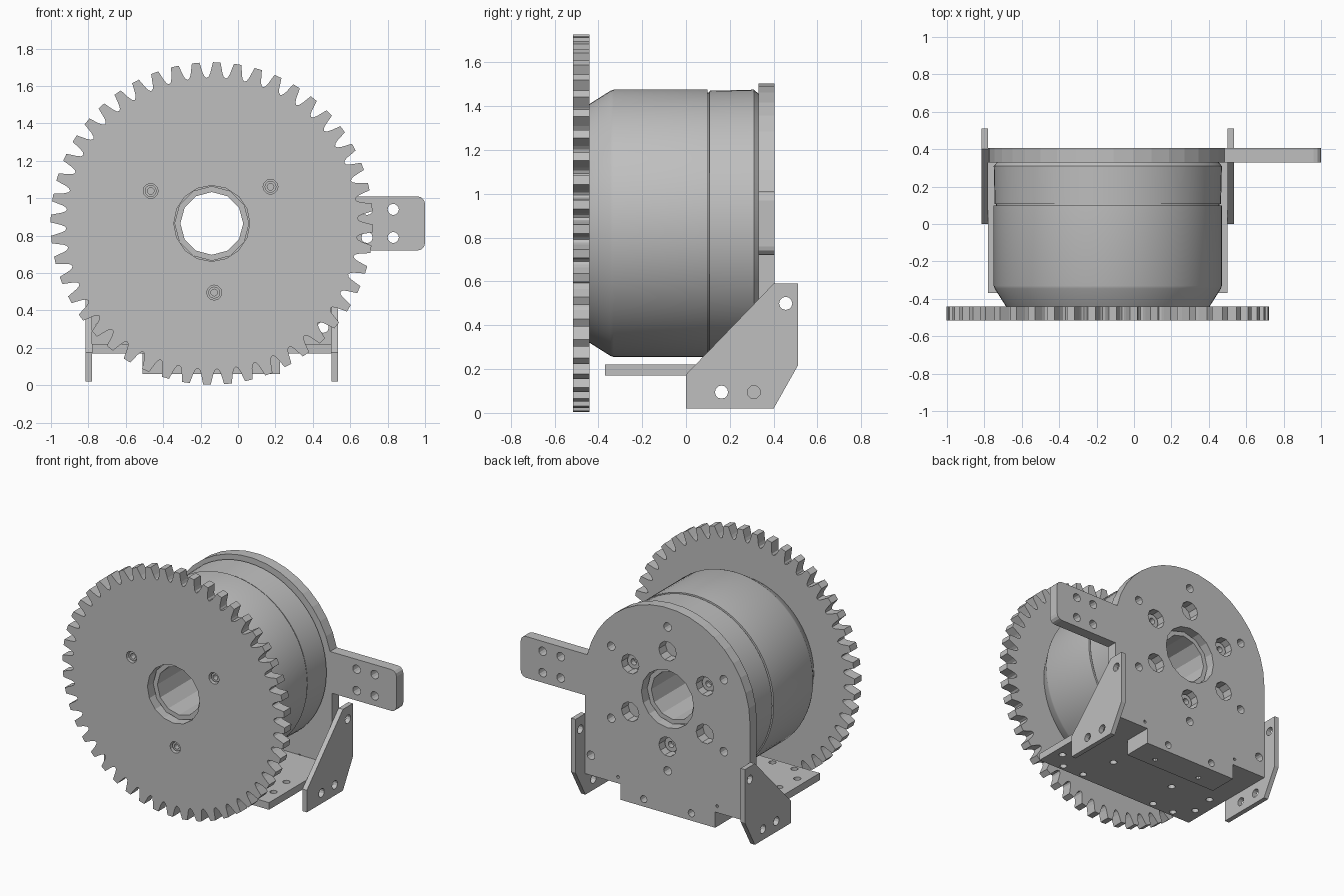
import bpy, bmesh
from math import sin, cos, pi, radians, sqrt
from mathutils import Matrix, Vector

cube = bpy.data.objects.get("Cube")
if cube:
    bpy.data.objects.remove(cube, do_unlink=True)

grey = bpy.data.materials.new("machined_grey")
grey.use_nodes = True
grey.diffuse_color = (0.52, 0.52, 0.52, 1)
grey.node_tree.nodes["Principled BSDF"].inputs["Base Color"].default_value = (0.52, 0.52, 0.52, 1)

CX, CZ = -0.14, 0.865          # shaft axis
HALF_WIDTH = 0.64              # housing half width

# Axis maps: profile (u, v) and thickness w to model space
FRONT = Matrix(((1, 0, 0, 0), (0, 0, -1, 0), (0, 1, 0, 0), (0, 0, 0, 1)))
SIDE = Matrix(((0, 0, 1, 0), (1, 0, 0, 0), (0, 1, 0, 0), (0, 0, 0, 1)))
FLAT = Matrix.Identity(4)


def polar(r, deg, x=CX, z=CZ):
    return (x + r * cos(radians(deg)), z + r * sin(radians(deg)))


def ring(x, z, r, n=12):
    return [polar(r, 360 * i / n, x, z) for i in range(n)]


def finish(name, bm, smooth=None):
    bmesh.ops.remove_doubles(bm, verts=bm.verts, dist=0.0001)
    bmesh.ops.recalc_face_normals(bm, faces=bm.faces)
    mesh = bpy.data.meshes.new(name)
    bm.to_mesh(mesh)
    bm.free()
    mesh.materials.clear()
    mesh.materials.append(grey)
    if smooth:
        mesh.shade_smooth()
        mesh.set_sharp_from_angle(angle=radians(smooth))
    else:
        mesh.shade_flat()
    obj = bpy.data.objects.new(name, mesh)
    bpy.context.collection.objects.link(obj)
    return obj


def plate(name, outline, holes, axes, centre, thick):
    """Extrude a flat outline with holes cut through it."""
    curve = bpy.data.curves.new(name, "CURVE")
    curve.dimensions = "2D"
    curve.fill_mode = "BOTH"
    curve.extrude = thick / 2
    for loop in [outline] + holes:
        spline = curve.splines.new("POLY")
        spline.points.add(len(loop) - 1)
        for p, (u, v) in zip(spline.points, loop):
            p.co = (u, v, 0, 1)
        spline.use_cyclic_u = True
    temp = bpy.data.objects.new("outline_helper", curve)
    bpy.context.collection.objects.link(temp)
    bpy.context.view_layer.update()
    deps = bpy.context.evaluated_depsgraph_get()
    mesh = bpy.data.meshes.new_from_object(temp.evaluated_get(deps))
    mesh.transform(Matrix.Translation(centre) @ axes)
    bm = bmesh.new()
    bm.from_mesh(mesh)
    bpy.data.objects.remove(temp, do_unlink=True)
    bpy.data.meshes.remove(mesh)
    return finish(name, bm)


def lathe(name, profile, segments, x=CX, z=CZ, smooth=None):
    """Turn a closed (radius, y) profile about an axis along y."""
    bm = bmesh.new()
    verts = [bm.verts.new((x + r, y, z)) for r, y in profile]
    edges = [bm.edges.new((verts[i - 1], verts[i])) for i in range(len(verts))]
    bmesh.ops.spin(bm, geom=verts + edges, cent=(x, 0, z), axis=(0, 1, 0),
                   angle=2 * pi, steps=segments)
    return finish(name, bm, smooth)


# Spur gear with rounded gaps
TEETH = 48
PITCH = 360 / TEETH
TILT = 2
tooth = [(-0.5, 0.778), (-0.39, 0.786), (-0.31, 0.805), (-0.18, 0.862),
         (0.18, 0.862), (0.31, 0.805), (0.39, 0.786)]
gear_outline = [polar(r, TILT + (i + 0.5 + t) * PITCH)
                for i in range(TEETH) for t, r in tooth]
gear_screws = [polar(0.37, 30 + TILT + 120 * k) for k in range(3)]
plate("spur_gear", gear_outline,
      [ring(CX, CZ, 0.203, 16)] + [ring(x, z, 0.04) for x, z in gear_screws],
      FRONT, (0, -0.4775, 0), 0.075)
for i, (x, z) in enumerate(gear_screws):
    lathe(f"gear_screw_{i + 1}", [(0.018, -0.44), (0.032, -0.44), (0.032, -0.5), (0.018, -0.5)],
          12, x, z)

# Motor drum: chamfered front, seam groove and rear cap
lathe("motor_drum",
      [(0.19, -0.44), (0.545, -0.44), (0.605, -0.345), (0.61, -0.33), (0.61, 0.098),
       (0.598, 0.099), (0.598, 0.106), (0.605, 0.107), (0.61, 0.31), (0.592, 0.33),
       (0.19, 0.33)], 64, smooth=25)
lathe("shaft_liner", [(0.168, -0.455), (0.2, -0.455), (0.2, 0.345), (0.168, 0.345)], 12)

# Rear mounting plate with side arm and lower tab
LEFT, RIGHT = CX + HALF_WIDTH, CX - HALF_WIDTH
arc_start = 13
arc = [polar(HALF_WIDTH, arc_start + (180 - arc_start) * i / 18) for i in range(19)]
arm_end = [polar(0.04, -90 + 30 * i, 0.96, 0.76) for i in range(4)]
arm_end += [polar(0.04, 30 * i, 0.96, 0.97) for i in range(4)]
mount_outline = [(-0.51, 0.06), (0.225, 0.06), (0.225, 0.17), (LEFT, 0.17), (LEFT, 0.72)]
mount_outline += arm_end + arc + [(RIGHT, 0.17), (-0.51, 0.17)]
mount_holes = [ring(CX, CZ, 0.203, 16)]
for k in range(6):
    angle = 30 + 60 * k
    mount_holes.append(ring(*polar(0.335, angle), 0.068, 10))
    mount_holes.append(ring(*polar(0.505, angle), 0.03))
mount_holes += [ring(x, z, 0.03) for x in (0.69, 0.83) for z in (0.79, 0.94)]
for side in (-1, 1):
    mount_holes += [ring(CX + side * 0.185, 0.112, 0.025),
                    ring(CX + side * 0.595, 0.31, 0.03),
                    ring(CX + side * 0.385, 0.215, 0.011, 8)]
plate("rear_plate", mount_outline, mount_holes, FRONT, (0, 0.3675, 0), 0.075)
for k in range(3):
    x, z = polar(0.335, 30 + 120 * k)
    lathe(f"rear_screw_{k + 1}", [(0.022, 0.33), (0.05, 0.33), (0.05, 0.365), (0.022, 0.365)],
          12, x, z)

# Horizontal base plate and the block below it
base_holes = []
for side in (-1, 1):
    base_holes += [ring(CX + side * dx, y, 0.024)
                   for dx, y in ((0.57, -0.22), (0.55, -0.05), (0.25, -0.08),
                                 (0.47, -0.33), (0.3, -0.33))]
plate("base_plate", [(RIGHT, -0.37), (LEFT, -0.37), (LEFT, 0.33), (RIGHT, 0.33)],
      base_holes, FLAT, (0, 0, 0.195), 0.05)
plate("base_block", [(-0.51, 0.2), (0.225, 0.2), (0.225, 0.33), (-0.51, 0.33)],
      [ring(CX + s * 0.185, 0.27, 0.018, 8) for s in (-1, 1)], FLAT, (0, 0, 0.115), 0.11)

# Side brackets, mirrored about the shaft
bracket = [(0, 0.02), (0.4, 0.02), (0.51, 0.215), (0.51, 0.59), (0.4, 0.59), (0, 0.175)]
bracket_holes = [ring(y, z, 0.03) for y, z in ((0.162, 0.095), (0.31, 0.095), (0.455, 0.5))]
for side, label in ((1, "left"), (-1, "right")):
    plate(f"{label}_bracket", bracket, bracket_holes, SIDE,
          (CX + side * (HALF_WIDTH + 0.018), 0, 0), 0.034)
